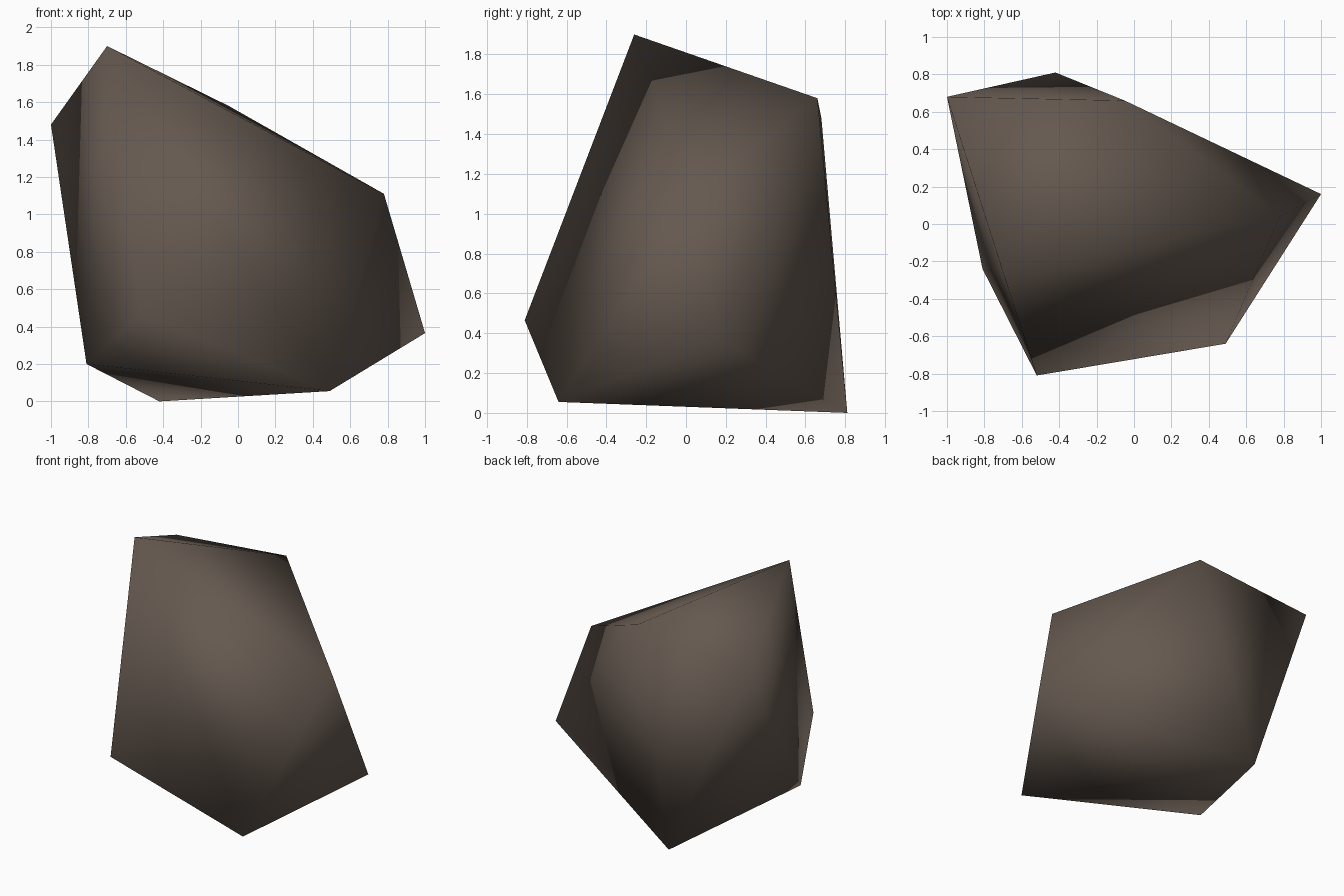
import bpy, bmesh

if "Cube" in bpy.data.objects:
    bpy.data.objects.remove(bpy.data.objects["Cube"])

# Corners of the faceted boulder
CORNERS = [
    (-0.70, -0.26, 1.90),   # peak
    (-0.05, 0.66, 1.58),    # back shoulder
    (-1.00, 0.68, 1.48),    # left back shoulder
    (0.78, 0.04, 1.11),     # right shoulder
    (1.00, 0.16, 0.365),    # right tip
    (-0.52, -0.81, 0.465),  # front tip
    (-0.81, -0.24, 0.20),   # left foot
    (0.49, -0.64, 0.055),   # front right foot
    (-0.42, 0.81, 0.00),    # back foot
]

stone = bpy.data.materials.new("brown grey stone")
stone.diffuse_color = (0.13, 0.10, 0.08, 1)
stone.use_nodes = True
stone.node_tree.nodes["Principled BSDF"].inputs["Base Color"].default_value = stone.diffuse_color

# Boulder: convex hull of the corners, shaded smooth
bm = bmesh.new()
for c in CORNERS:
    bm.verts.new(c)
bmesh.ops.convex_hull(bm, input=bm.verts[:])
bmesh.ops.recalc_face_normals(bm, faces=bm.faces[:])
for f in bm.faces:
    f.smooth = True
mesh = bpy.data.meshes.new("boulder")
bm.to_mesh(mesh)
bm.free()
mesh.materials.append(stone)
boulder = bpy.data.objects.new("boulder", mesh)
bpy.context.collection.objects.link(boulder)
